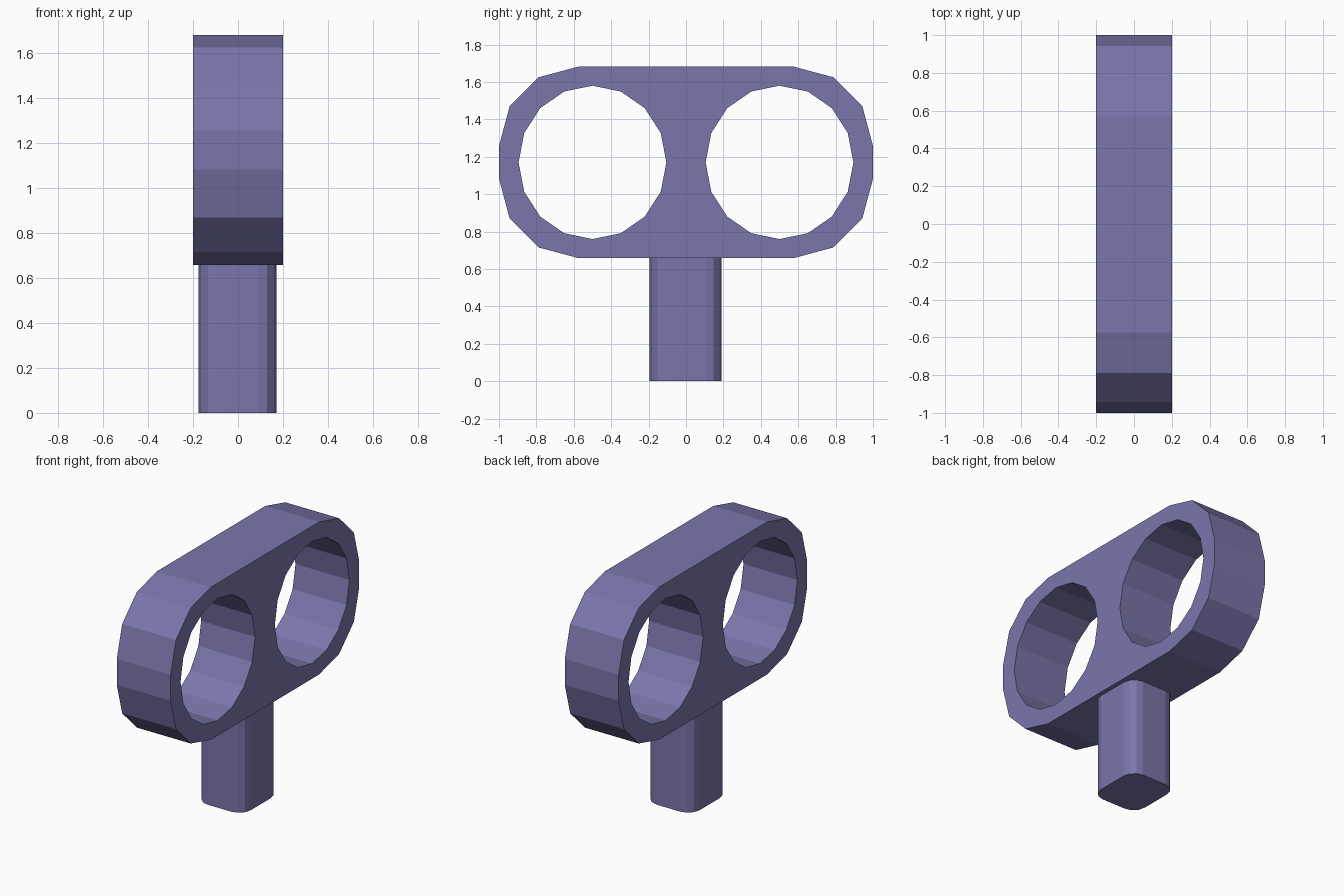
import bpy, bmesh, math
from mathutils import Vector

cube = bpy.data.objects.get("Cube")
if cube:
    bpy.data.objects.remove(cube)

purple = bpy.data.materials.new("dusty_purple")
purple.use_nodes = True
colour = (0.195, 0.180, 0.407, 1)
purple.diffuse_color = colour
purple.node_tree.nodes["Principled BSDF"].inputs["Base Color"].default_value = colour


def rounded_rect(half_u, half_v, radius, segments=3):
    """Outline of a rectangle with faceted round corners."""
    points = []
    for corner, (su, sv) in enumerate([(1, 1), (-1, 1), (-1, -1), (1, -1)]):
        for i in range(segments + 1):
            a = math.pi / 2 * (corner + i / segments)
            points.append((su * (half_u - radius) + radius * math.cos(a),
                           sv * (half_v - radius) + radius * math.sin(a)))
    return points


def ellipse(centre, ru, rv, sides=16):
    turns = [2 * math.pi * i / sides for i in range(sides)]
    return [(centre + ru * math.cos(a), rv * math.sin(a)) for a in turns]


def extrude_outlines(name, outlines, to_3d, direction, location):
    """Fill the first outline, leaving the others as holes, and extrude it."""
    bm = bmesh.new()
    edges = []
    for outline in outlines:
        verts = [bm.verts.new(to_3d(u, v)) for u, v in outline]
        edges += [bm.edges.new((a, b)) for a, b in zip(verts, verts[1:] + verts[:1])]
    bmesh.ops.triangle_fill(bm, edges=edges, use_beauty=True)
    result = bmesh.ops.extrude_face_region(bm, geom=bm.faces[:], use_keep_orig=True)
    moved = [g for g in result["geom"] if isinstance(g, bmesh.types.BMVert)]
    bmesh.ops.translate(bm, verts=moved, vec=Vector(direction))
    bmesh.ops.recalc_face_normals(bm, faces=bm.faces[:])
    mesh = bpy.data.meshes.new(name)
    bm.to_mesh(mesh)
    bm.free()
    mesh.materials.append(purple)
    obj = bpy.data.objects.new(name, mesh)
    obj.location = location
    bpy.context.collection.objects.link(obj)
    return obj


# Wide plate with two round openings
holes = [ellipse(side * 0.5, 0.395, 0.41) for side in (-1, 1)]
extrude_outlines("ring_plate", [rounded_rect(1.0, 0.512, 0.425)] + holes,
                 lambda u, v: (-0.2, u, v), (0.4, 0, 0), (0, 0, 1.17))

# Upright stem with rounded corners
extrude_outlines("stem", [rounded_rect(0.173, 0.192, 0.085)],
                 lambda u, v: (u, v, 0), (0, 0, 0.67), (-0.002, -0.002, 0))
